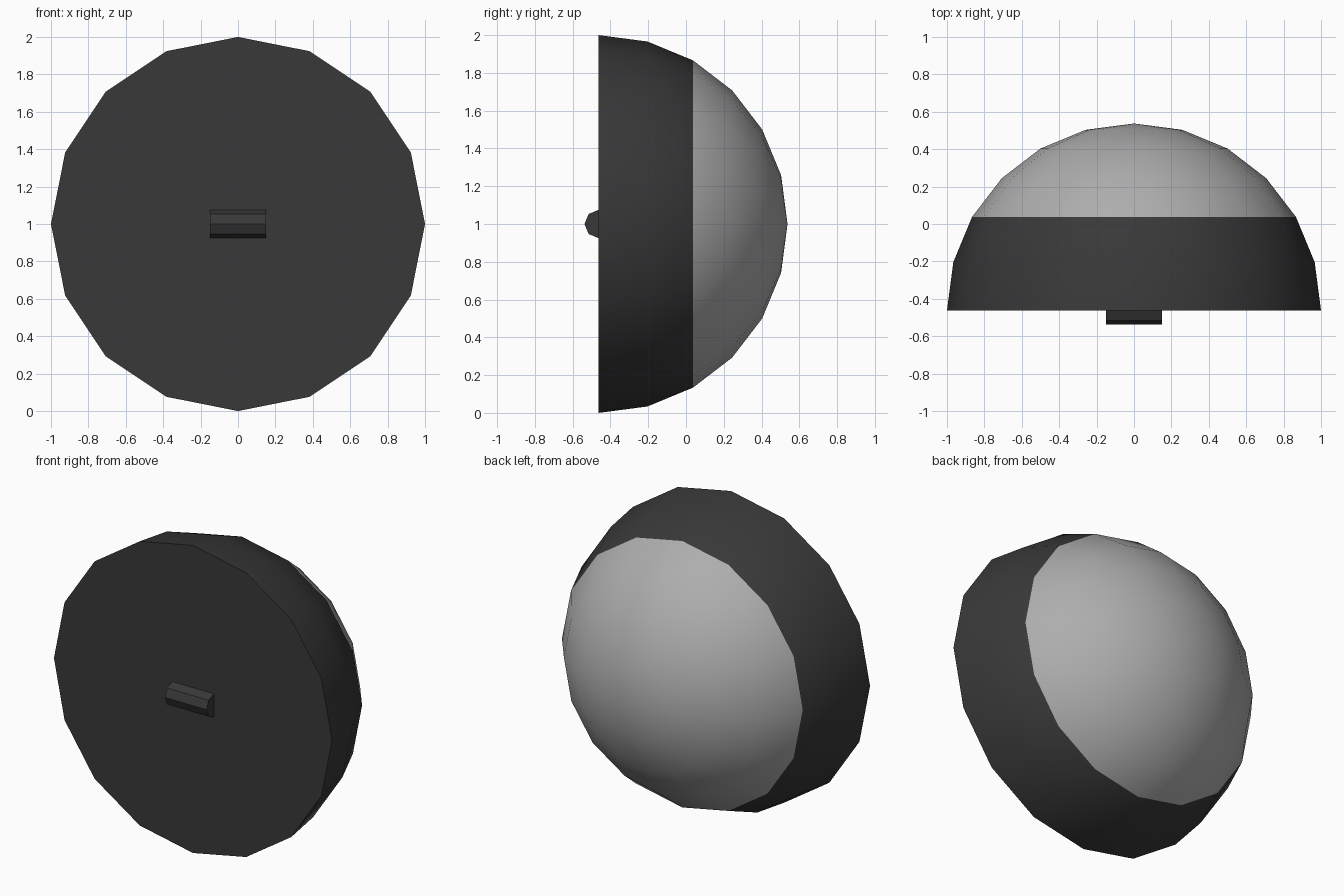
import bpy, bmesh, math

if "Cube" in bpy.data.objects:
    bpy.data.objects.remove(bpy.data.objects["Cube"])

R, SEG, FLAT_Y, CZ = 1.0, 16, -0.4625, 1.0


def material(name, v):
    m = bpy.data.materials.new(name)
    m.diffuse_color = (v, v, v, 1)
    m.use_nodes = True
    m.node_tree.nodes["Principled BSDF"].inputs["Base Color"].default_value = m.diffuse_color
    return m


dark = material("dark grey", 0.04)
light = material("light grey", 0.42)


def finish(bm, name, mats):
    bmesh.ops.recalc_face_normals(bm, faces=bm.faces)
    me = bpy.data.meshes.new(name)
    bm.to_mesh(me)
    bm.free()
    for m in mats:
        me.materials.append(m)
    ob = bpy.data.objects.new(name, me)
    bpy.context.collection.objects.link(ob)
    bpy.context.view_layer.objects.active = ob
    ob.select_set(True)
    bpy.ops.object.shade_smooth_by_angle(angle=math.radians(35))
    ob.select_set(False)
    return ob


# Dome: rings every 15 degrees, pole pointing to +y, closed flat front
bm = bmesh.new()
rings = []
for k in range(6):
    a = math.radians(15 * k)
    r, y = R * math.cos(a), FLAT_Y + R * math.sin(a)
    rings.append([bm.verts.new((r * math.cos(2 * math.pi * i / SEG), y,
                                CZ + r * math.sin(2 * math.pi * i / SEG)))
                  for i in range(SEG)])
pole = bm.verts.new((0, FLAT_Y + R, CZ))
bm.faces.new(rings[0])
for k in range(6):
    for i in range(SEG):
        j = (i + 1) % SEG
        if k < 5:
            f = bm.faces.new((rings[k][i], rings[k][j], rings[k + 1][j], rings[k + 1][i]))
        else:
            f = bm.faces.new((rings[k][i], rings[k][j], pole))
        f.material_index = 1 if k >= 2 else 0  # light cap behind the dark band
finish(bm, "dome", [dark, light])

# Handle: half of an eight-sided bar lying along x on the flat face
bm = bmesh.new()
ends = []
for x in (-0.15, 0.15):
    ends.append([bm.verts.new((x, FLAT_Y - 0.075 * math.sin(math.pi * i / 4),
                               CZ + 0.075 * math.cos(math.pi * i / 4))) for i in range(5)])
for e in ends:
    bm.faces.new(e)
for i in range(4):
    bm.faces.new((ends[0][i], ends[0][i + 1], ends[1][i + 1], ends[1][i]))
bar = finish(bm, "front_handle", [dark])
bpy.context.view_layer.objects.active = bar
bar.select_set(True)
bpy.ops.object.shade_smooth_by_angle(angle=math.radians(50))
